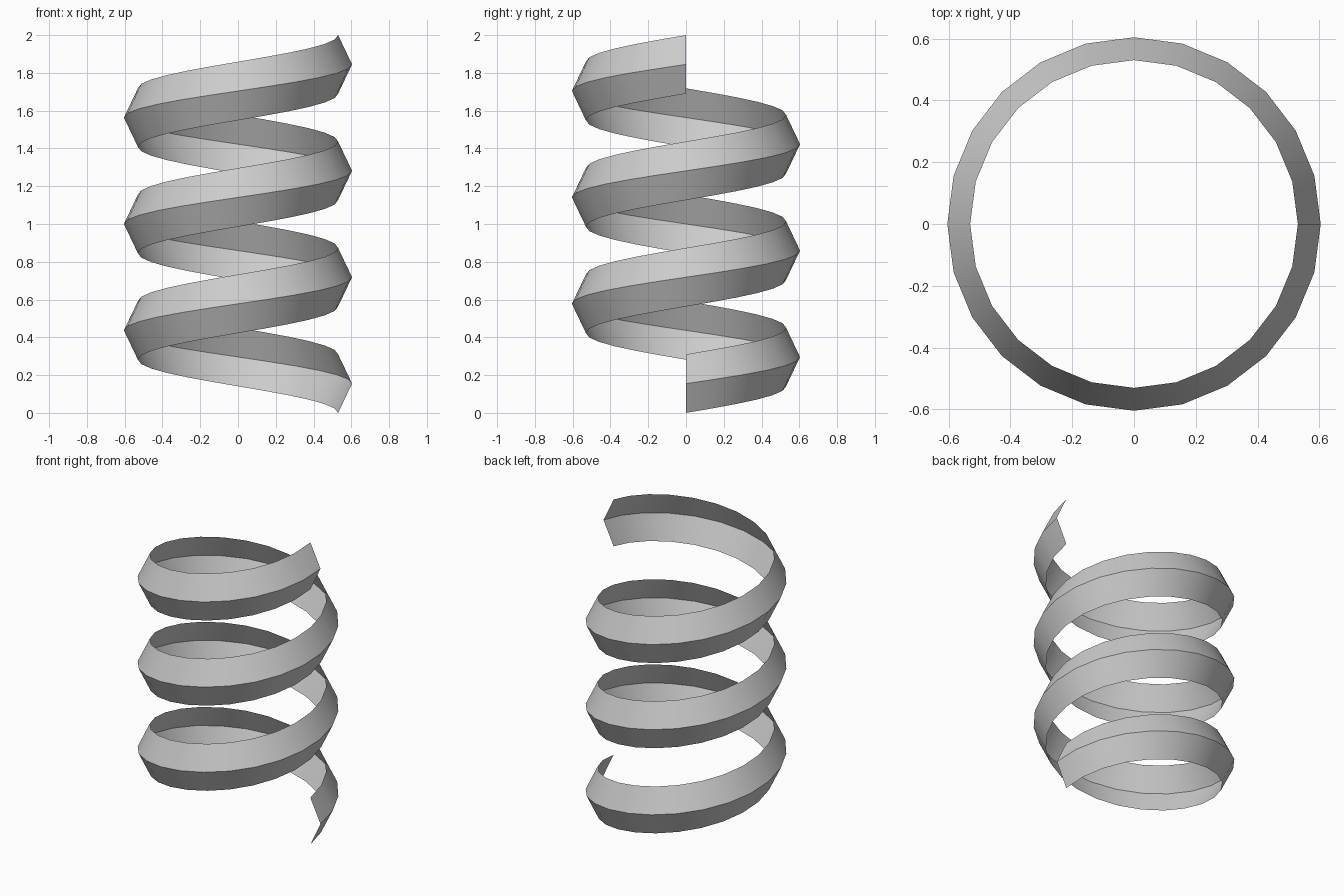
import bpy
import math

if "Cube" in bpy.data.objects:
    bpy.data.objects.remove(bpy.data.objects["Cube"])

TURNS, STEPS = 3, 24
PITCH = 1.69 / TURNS
# V-shaped cross-section of the ribbon: (radius, height)
PROFILE = [(0.53, 0.0), (0.604, 0.155), (0.53, 0.31)]

# Sweep the profile counter-clockwise up the helix
verts, faces = [], []
n = len(PROFILE)
for i in range(TURNS * STEPS + 1):
    a = 2 * math.pi * i / STEPS
    for r, z in PROFILE:
        verts.append((r * math.cos(a), r * math.sin(a), z + PITCH * i / STEPS))
for i in range(TURNS * STEPS):
    for j in range(n - 1):
        k = i * n + j
        faces.append((k, k + n, k + n + 1, k + 1))

mesh = bpy.data.meshes.new("spiral_ribbon")
mesh.from_pydata(verts, [], faces)
mesh.update()
ribbon = bpy.data.objects.new("spiral_ribbon", mesh)
bpy.context.collection.objects.link(ribbon)

# Smooth around the coil, sharp along the ridge
bpy.context.view_layer.objects.active = ribbon
ribbon.select_set(True)
bpy.ops.object.shade_smooth_by_angle(angle=math.radians(30))
